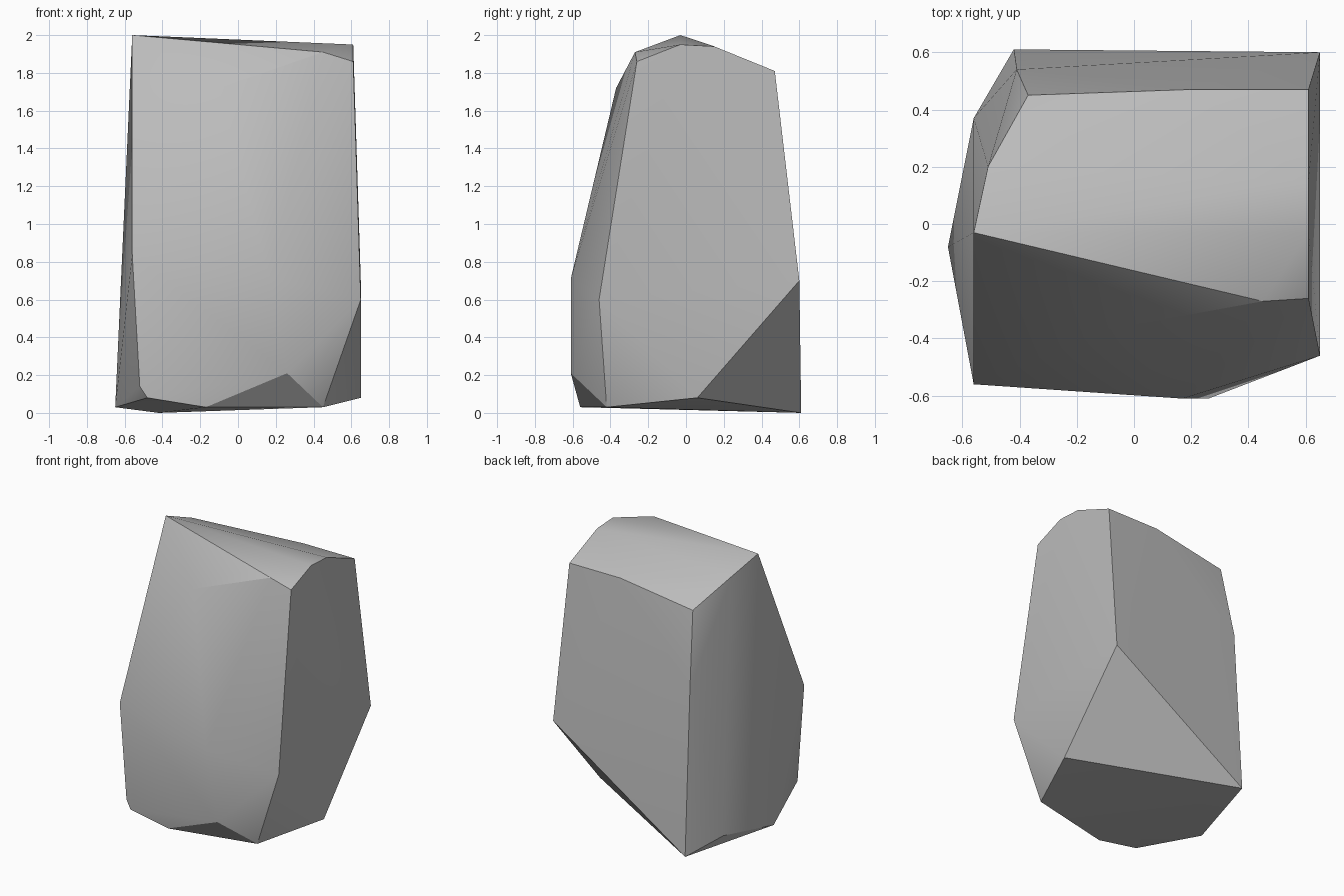
import bpy
import bmesh
import math

# Remove the default object
default_object = bpy.data.objects.get("Cube")
if default_object:
    bpy.data.objects.remove(default_object, do_unlink=True)


def make_material(name, value):
    """One flat grey used in the viewport and in a render."""
    material = bpy.data.materials.new(name)
    material.use_nodes = True
    colour = (value, value, value, 1)
    material.diffuse_color = colour
    shader = next(node for node in material.node_tree.nodes
                  if node.type == "BSDF_PRINCIPLED")
    shader.inputs["Base Color"].default_value = colour
    shader.inputs["Roughness"].default_value = 1
    return material


def make_hull(name, corners, material):
    """Wrap a convex stone skin around a few chiselled corners."""
    bm = bmesh.new()
    for corner in corners:
        bm.verts.new(corner)
    result = bmesh.ops.convex_hull(bm, input=bm.verts[:])
    unused = {item for item in result["geom_interior"] + result["geom_unused"]
              if isinstance(item, bmesh.types.BMVert)}
    bmesh.ops.delete(bm, geom=list(unused), context="VERTS")
    bmesh.ops.recalc_face_normals(bm, faces=bm.faces[:])
    mesh = bpy.data.meshes.new(name)
    bm.to_mesh(mesh)
    bm.free()
    mesh.materials.append(material)
    stone = bpy.data.objects.new(name, mesh)
    bpy.context.collection.objects.link(stone)
    return stone


# Sloping top, highest at its right front end
crown = [
    (-.56, -.03, 2), (.45, -.27, 1.91), (.61, -.26, 1.86),
    (.61, -.03, 1.95), (.61, .15, 1.94), (.61, .47, 1.81),
    (.2, .47, 1.81), (-.37, .45, 1.72), (-.51, .2, 1.91),
]

# Bulging front and flat flanks
belly = [
    (-.1, -.37, 1.72), (.17, -.61, .71), (.26, -.61, .21),
    (-.56, -.56, .84), (.65, -.46, .6), (.65, .6, .7),
    (-.41, .54, 1.2),
]

# Tapered foot
foot = [
    (-.52, -.54, .14), (-.48, -.55, .08), (-.17, -.56, .03),
    (.45, -.42, .03), (.65, .06, .08), (-.42, .61, 0),
    (-.56, .37, .1), (-.65, -.08, .03),
]

rock = make_hull("rock", crown + belly + foot, make_material("stone grey", .5))

# Soft broad facets, crisp main edges
bpy.ops.object.select_all(action="DESELECT")
rock.select_set(True)
bpy.context.view_layer.objects.active = rock
bpy.ops.object.shade_smooth_by_angle(angle=math.radians(30))
